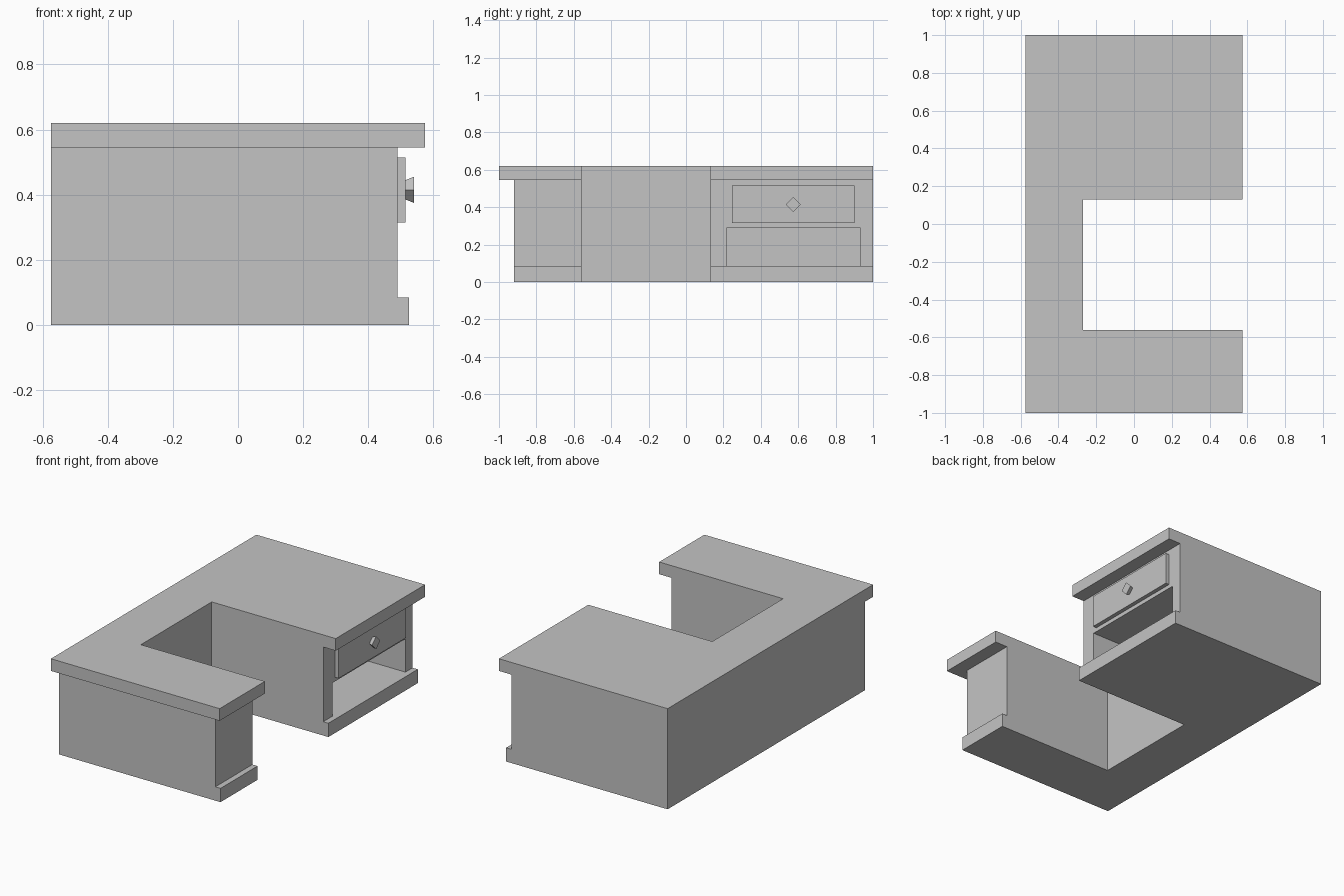
import bpy
import bmesh
import math
from mathutils import Matrix

if "Cube" in bpy.data.objects:
    bpy.data.objects.remove(bpy.data.objects["Cube"], do_unlink=True)

grey = bpy.data.materials.new("plain grey")
grey.use_nodes = True
colour = (0.55, 0.55, 0.55, 1)
grey.diffuse_color = colour
grey.node_tree.nodes["Principled BSDF"].inputs["Base Color"].default_value = colour

# Shared plan of the counter
BACK, WELL = -0.575, -0.27          # outer back and inner wall of the knee space
WELL_Y0, WELL_Y1 = -0.56, 0.13      # sides of the knee space
FACE = 0.49                         # front plane of both pedestals


def make_object(name, bm):
    bmesh.ops.recalc_face_normals(bm, faces=bm.faces)
    mesh = bpy.data.meshes.new(name)
    bm.to_mesh(mesh)
    bm.free()
    mesh.materials.append(grey)
    obj = bpy.data.objects.new(name, mesh)
    bpy.context.collection.objects.link(obj)
    return obj


def u_slab(name, front_x, y0, z0, z1):
    """Extrude the U-shaped plan between two heights."""
    plan = [(BACK, y0), (front_x, y0), (front_x, WELL_Y0), (WELL, WELL_Y0),
            (WELL, WELL_Y1), (front_x, WELL_Y1), (front_x, 1), (BACK, 1)]
    bm = bmesh.new()
    face = bm.faces.new([bm.verts.new((x, y, z0)) for x, y in plan])
    top = bmesh.ops.extrude_face_region(bm, geom=[face])["geom"]
    verts = [v for v in top if isinstance(v, bmesh.types.BMVert)]
    bmesh.ops.translate(bm, verts=verts, vec=(0, 0, z1 - z0))
    return make_object(name, bm)


def box(name, low, high):
    bm = bmesh.new()
    bmesh.ops.create_cube(bm, size=1)
    for v in bm.verts:
        v.co = [a + (c + 0.5) * (b - a) for a, b, c in zip(low, high, v.co)]
    return make_object(name, bm)


# Plinth, carcass and overhanging top
u_slab("plinth", 0.525, -0.92, 0, 0.085)
carcass = u_slab("carcass", FACE, -0.92, 0.085, 0.545)
u_slab("counter_top", 0.575, -1, 0.545, 0.62)

# Open shelf cut into the wide pedestal, with the plinth as its floor
cutter = box("shelf_cutter", (-0.4, 0.22, 0.04), (0.6, 0.93, 0.29))
cutter.hide_render = True
cut = carcass.modifiers.new("shelf", "BOOLEAN")
cut.operation = "DIFFERENCE"
cut.solver = "EXACT"
cut.object = cutter
bpy.context.view_layer.update()
cut_mesh = bpy.data.meshes.new_from_object(
    carcass.evaluated_get(bpy.context.evaluated_depsgraph_get()))
carcass.modifiers.clear()
carcass.data = cut_mesh
bpy.data.objects.remove(cutter, do_unlink=True)

# Drawer front with a flared four-sided knob
box("drawer_front", (FACE, 0.245, 0.315), (0.515, 0.9, 0.515))
bm = bmesh.new()
bmesh.ops.create_cone(bm, cap_ends=True, segments=4, radius1=0.03, radius2=0.04,
                      depth=0.025,
                      matrix=Matrix.Translation((0.5275, 0.573, 0.415))
                      @ Matrix.Rotation(math.pi / 2, 4, "Y"))
make_object("drawer_knob", bm)
